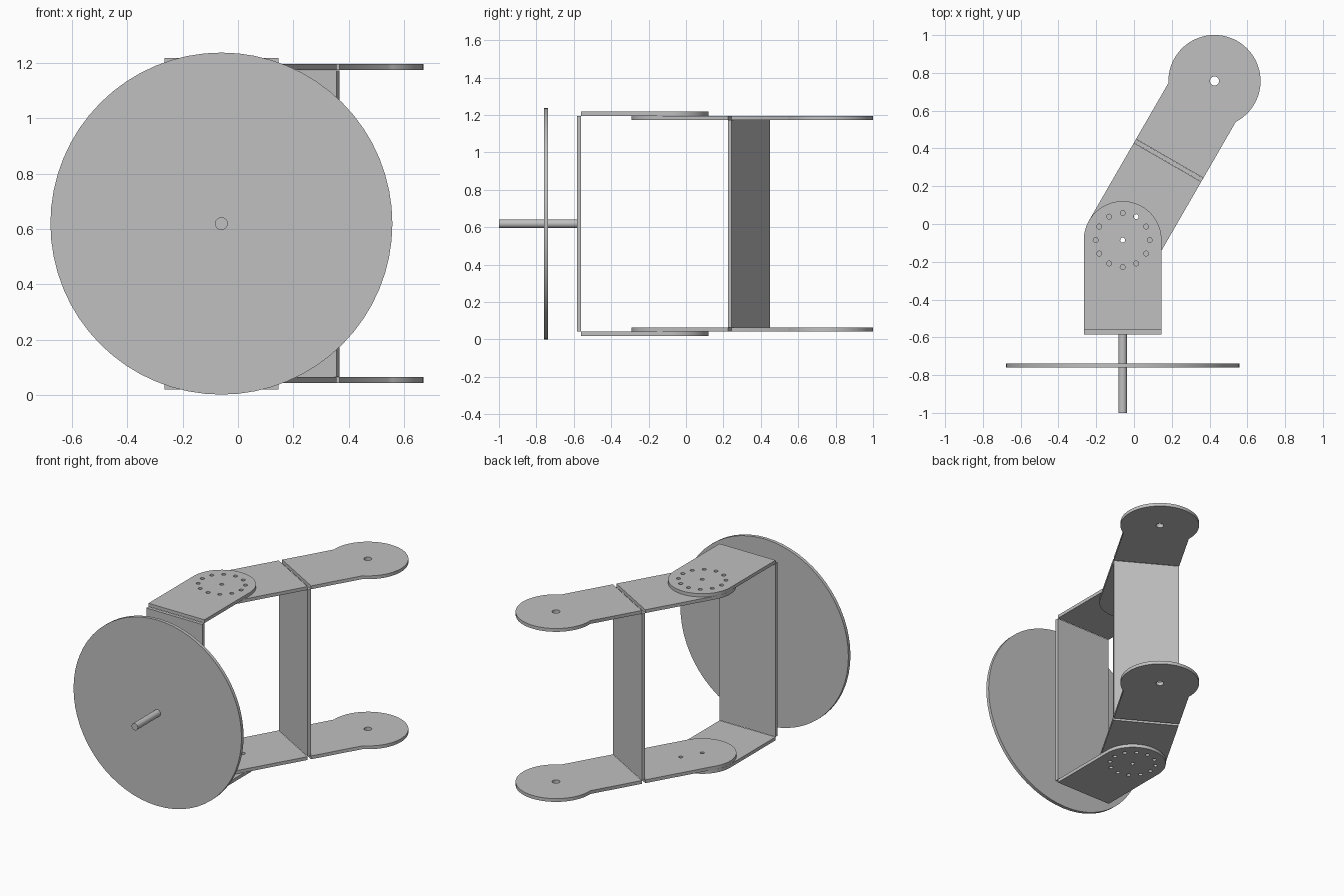
import bpy
from math import sin, cos, asin, pi, radians
from mathutils import Vector

cube = bpy.data.objects.get("Cube")
if cube:
    bpy.data.objects.remove(cube, do_unlink=True)

grey = bpy.data.materials.new("plain grey")
grey.use_nodes = True
grey.diffuse_color = (0.53, 0.53, 0.53, 1)
grey.node_tree.nodes["Principled BSDF"].inputs["Base Color"].default_value = grey.diffuse_color

MID = 0.619               # height of the symmetry plane
PIVOT = (-0.06, -0.085)   # hinge axis
HALF = 0.206              # half width of the brackets
THICK = 0.022
REACH = 0.972             # hinge to far hole
ARM_TURN = radians(-30)


def arc(cx, cy, r, start, end, n):
    return [(cx + r * cos(start + (end - start) * i / n),
             cy + r * sin(start + (end - start) * i / n)) for i in range(n + 1)]


def circle(cx, cy, r, n=24):
    return arc(cx, cy, r, 0, 2 * pi, n)[:-1]


def finish(obj):
    obj.data.materials.clear()
    obj.data.materials.append(grey)
    bpy.ops.object.select_all(action='DESELECT')
    obj.select_set(True)
    bpy.context.view_layer.objects.active = obj
    bpy.ops.object.shade_smooth_by_angle(angle=radians(30))


def plate(name, outlines, z, turn=0):
    """Flat plate from an outline followed by hole outlines, placed on the hinge axis."""
    curve = bpy.data.curves.new(name, 'CURVE')
    curve.dimensions = '2D'
    curve.fill_mode = 'BOTH'
    curve.extrude = THICK / 2
    for pts in outlines:
        spline = curve.splines.new('POLY')
        spline.points.add(len(pts) - 1)
        for p, (x, y) in zip(spline.points, pts):
            p.co = (x, y, 0, 1)
        spline.use_cyclic_u = True
    obj = bpy.data.objects.new(name, curve)
    bpy.context.collection.objects.link(obj)
    obj.location = (*PIVOT, z)
    obj.rotation_euler.z = turn
    bpy.ops.object.select_all(action='DESELECT')
    obj.select_set(True)
    bpy.context.view_layer.objects.active = obj
    bpy.ops.object.convert(target='MESH')
    finish(bpy.context.object)


def web(name, along, height, turn=0):
    """Upright plate joining an upper and lower flange."""
    offset = Vector((-sin(turn) * along, cos(turn) * along))
    bpy.ops.mesh.primitive_cube_add(
        size=1, location=(PIVOT[0] + offset.x, PIVOT[1] + offset.y, MID), rotation=(0, 0, turn))
    obj = bpy.context.object
    obj.name = name
    obj.scale = (2 * HALF, THICK, height)
    finish(obj)


def cylinder(name, radius, y0, y1, sides):
    bpy.ops.mesh.primitive_cylinder_add(
        vertices=sides, radius=radius, depth=y1 - y0,
        location=(PIVOT[0], (y0 + y1) / 2, MID), rotation=(pi / 2, 0, 0))
    bpy.context.object.name = name
    finish(bpy.context.object)


# Flange outlines, with the hinge at the local origin
hub = circle(0, 0, 0.013)
bolt_ring = [circle(0.143 * cos(i * pi / 6), 0.143 * sin(i * pi / 6), 0.013, 16) for i in range(12)]
base_flange = [[(-HALF, -0.476), (HALF, -0.476)] + arc(0, 0, HALF, 0, pi, 32), hub] + bolt_ring

inner_arm = [[(HALF, 0.475), (-HALF, 0.475)] + arc(0, 0, HALF, pi, 2 * pi, 32),
             hub, circle(0, 0.143, 0.013, 16)]

END = 0.244
spread = pi - asin(HALF / END)
outer_arm = [[(-HALF, 0.498), (HALF, 0.498)]
             + arc(0, REACH, END, pi / 2 - spread, pi / 2 + spread, 48),
             circle(0, REACH, 0.024)]

# Upper and lower flanges
for side, s in (("upper", 1), ("lower", -1)):
    plate(side + "_base_flange", base_flange, MID + s * 0.588)
    plate(side + "_inner_arm", inner_arm, MID + s * 0.5655, ARM_TURN)
    plate(side + "_outer_arm", outer_arm, MID + s * 0.5655, ARM_TURN)

# Joining plates
web("base_plate", -0.488, 1.153)
web("arm_plate", 0.4865, 1.108, ARM_TURN)

# Wheel disc on its axle
cylinder("wheel_disc", 0.618, -0.76, -0.738, 64)
cylinder("axle", 0.023, -1.0, -0.58, 24)
